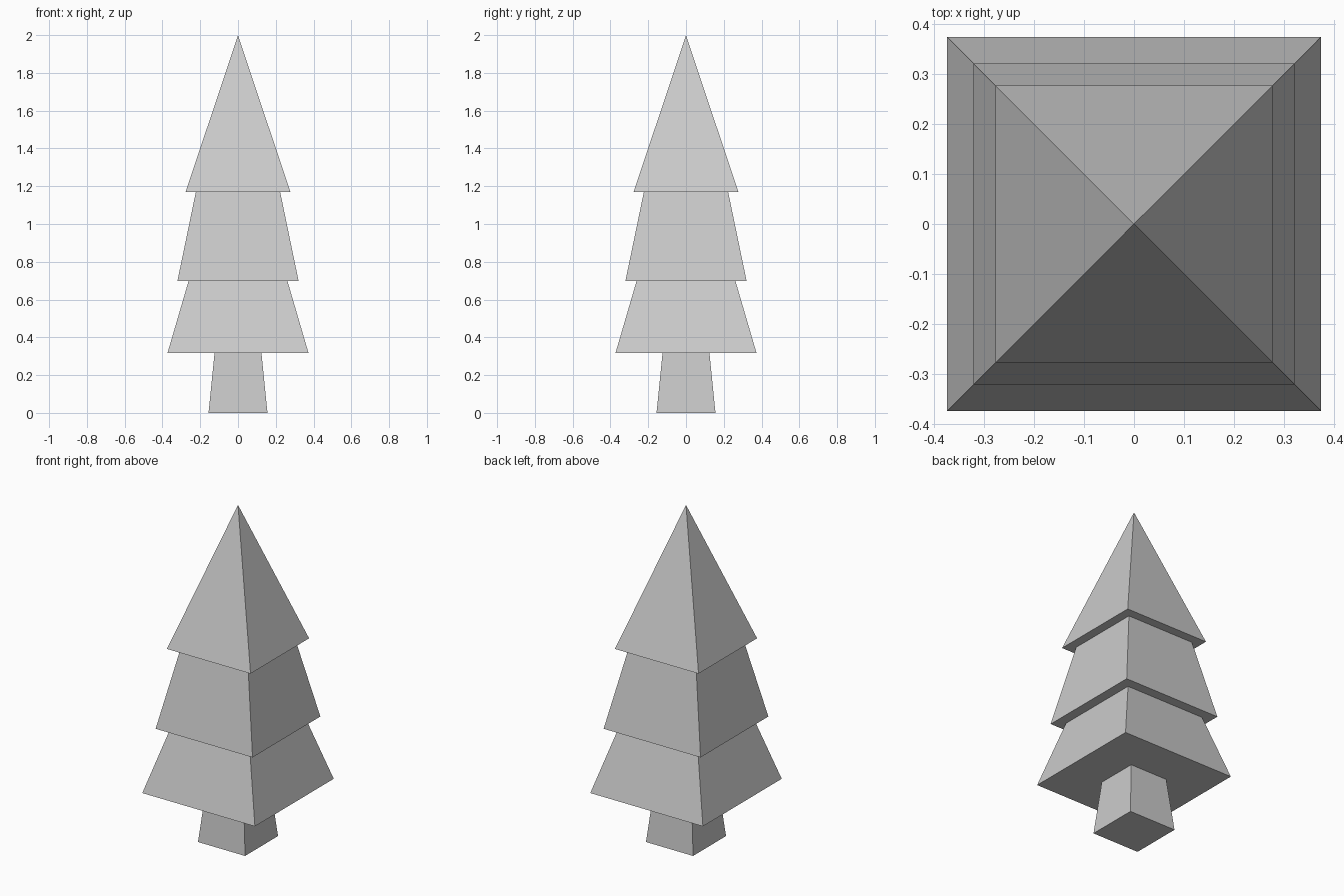
import bpy, bmesh

if "Cube" in bpy.data.objects:
    bpy.data.objects.remove(bpy.data.objects["Cube"])


def square_frustum(name, z0, half0, z1, half1):
    """Square tapering block with a closed base; its open top sits under the next part."""
    bm = bmesh.new()
    corners = [(-1, -1), (1, -1), (1, 1), (-1, 1)]
    base = [bm.verts.new((x * half0, y * half0, z0)) for x, y in corners]
    bm.faces.new(base[::-1])
    if half1 == 0:
        apex = bm.verts.new((0, 0, z1))
        for i in range(4):
            bm.faces.new((base[i], base[(i + 1) % 4], apex))
    else:
        top = [bm.verts.new((x * half1, y * half1, z1)) for x, y in corners]
        for i in range(4):
            j = (i + 1) % 4
            bm.faces.new((base[i], base[j], top[j], top[i]))
    mesh = bpy.data.meshes.new(name)
    bm.to_mesh(mesh)
    bm.free()
    obj = bpy.data.objects.new(name, mesh)
    bpy.context.collection.objects.link(obj)
    return obj


# Trunk, then the three foliage tiers from bottom to tip
square_frustum("trunk", 0.0, 0.156, 0.318, 0.124)
square_frustum("lower_foliage", 0.318, 0.373, 0.697, 0.262)
square_frustum("middle_foliage", 0.697, 0.321, 1.17, 0.223)
square_frustum("top_foliage", 1.17, 0.277, 2.0, 0.0)
